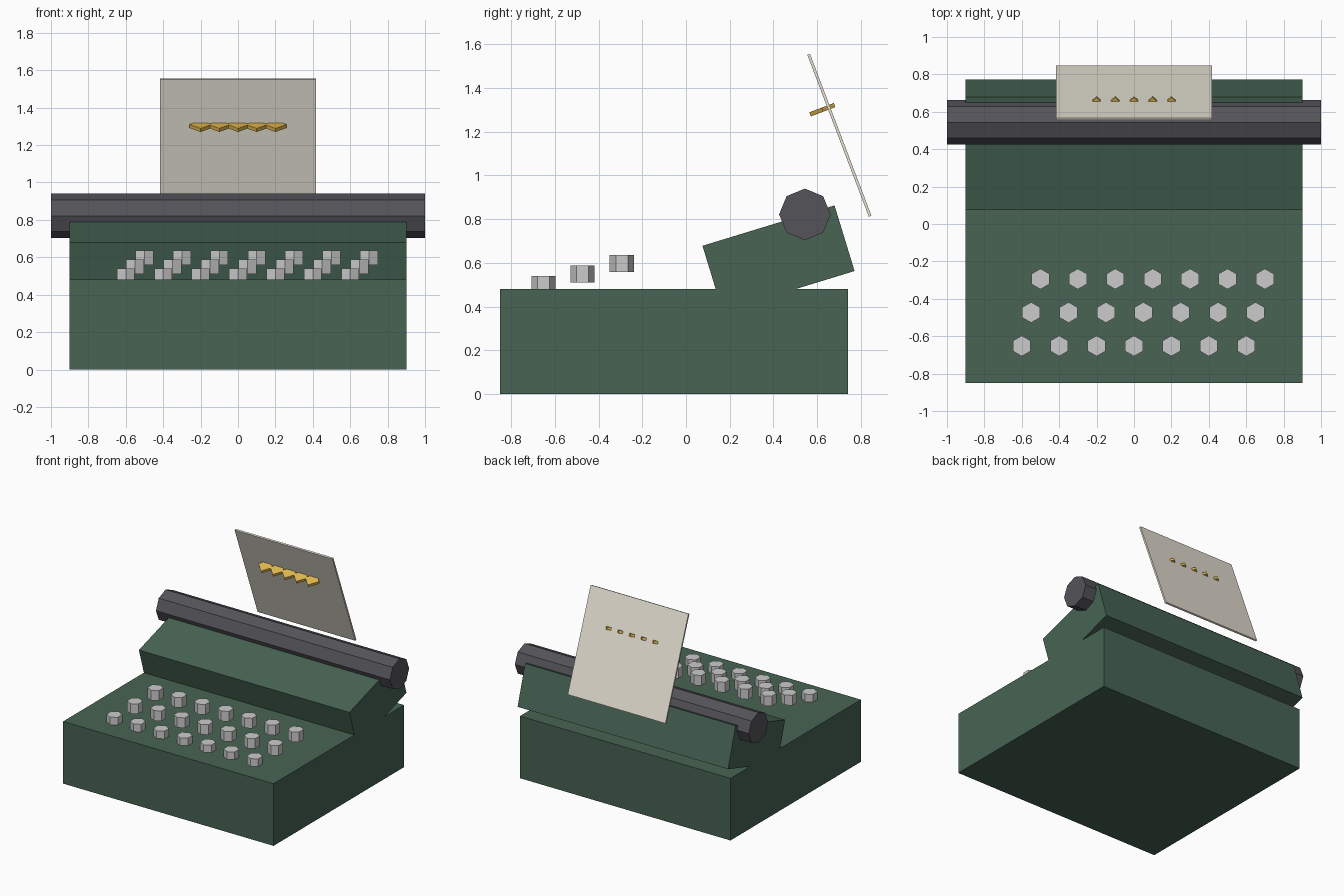
import bpy
import math

if "Cube" in bpy.data.objects:
    bpy.data.objects.remove(bpy.data.objects["Cube"])

TILT_PAPER = math.radians(20.8)


def material(name, rgb):
    m = bpy.data.materials.new(name)
    m.diffuse_color = (*rgb, 1)
    m.use_nodes = True
    m.node_tree.nodes["Principled BSDF"].inputs["Base Color"].default_value = m.diffuse_color
    return m


green = material("green_enamel", (0.063, 0.127, 0.087))
black = material("dark_rubber", (0.09, 0.087, 0.10))
cream = material("cream_paper", (0.80, 0.76, 0.66))
gold = material("gold", (0.75, 0.48, 0.08))


def finish(name, mat):
    ob = bpy.context.object
    ob.name = name
    if mat:
        ob.data.materials.append(mat)
    return ob


def box(name, size, loc, mat, tilt=0.0):
    bpy.ops.mesh.primitive_cube_add(size=1, location=loc)
    ob = finish(name, mat)
    ob.scale = size
    bpy.ops.object.transform_apply(location=False, rotation=False, scale=True)
    ob.rotation_euler.x = tilt
    return ob


def prism(name, sides, radius, depth, loc, mat=None, rot=(0, 0, 0)):
    bpy.ops.mesh.primitive_cylinder_add(vertices=sides, radius=radius,
                                        depth=depth, location=loc, rotation=rot)
    return finish(name, mat)


# Body: flat base and tilted carriage housing
box("base", (1.8, 1.593, 0.48), (0, -0.0545, 0.24), green)
box("carriage_housing", (1.8, 0.632, 0.314), (0, 0.4235, 0.6205), green,
    math.radians(17))

# Eight-sided roller
prism("roller", 8, 0.118, 2.0, (0, 0.544, 0.822), black, (0, math.pi / 2, 0))

# Three staggered, stepped rows of hexagonal keys
for row in range(3):
    for col in range(7):
        prism(f"key_{row + 1}_{col + 1}", 6, 0.055, 0.078,
              (-0.6 + 0.2 * col + 0.05 * row, -0.652 + 0.179 * row,
               0.50 + 0.0485 * row))

# Paper sheet leaning forward, with a row of diamond tabs piercing it
box("paper", (0.836, 0.013, 0.792), (0, 0.702, 1.184), cream, TILT_PAPER)
for i in range(5):
    prism(f"paper_tab_{i + 1}", 4, 0.06, 0.02,
          (-0.2 + 0.1 * i, 0.624, 1.301), gold, (TILT_PAPER, 0, 0))
